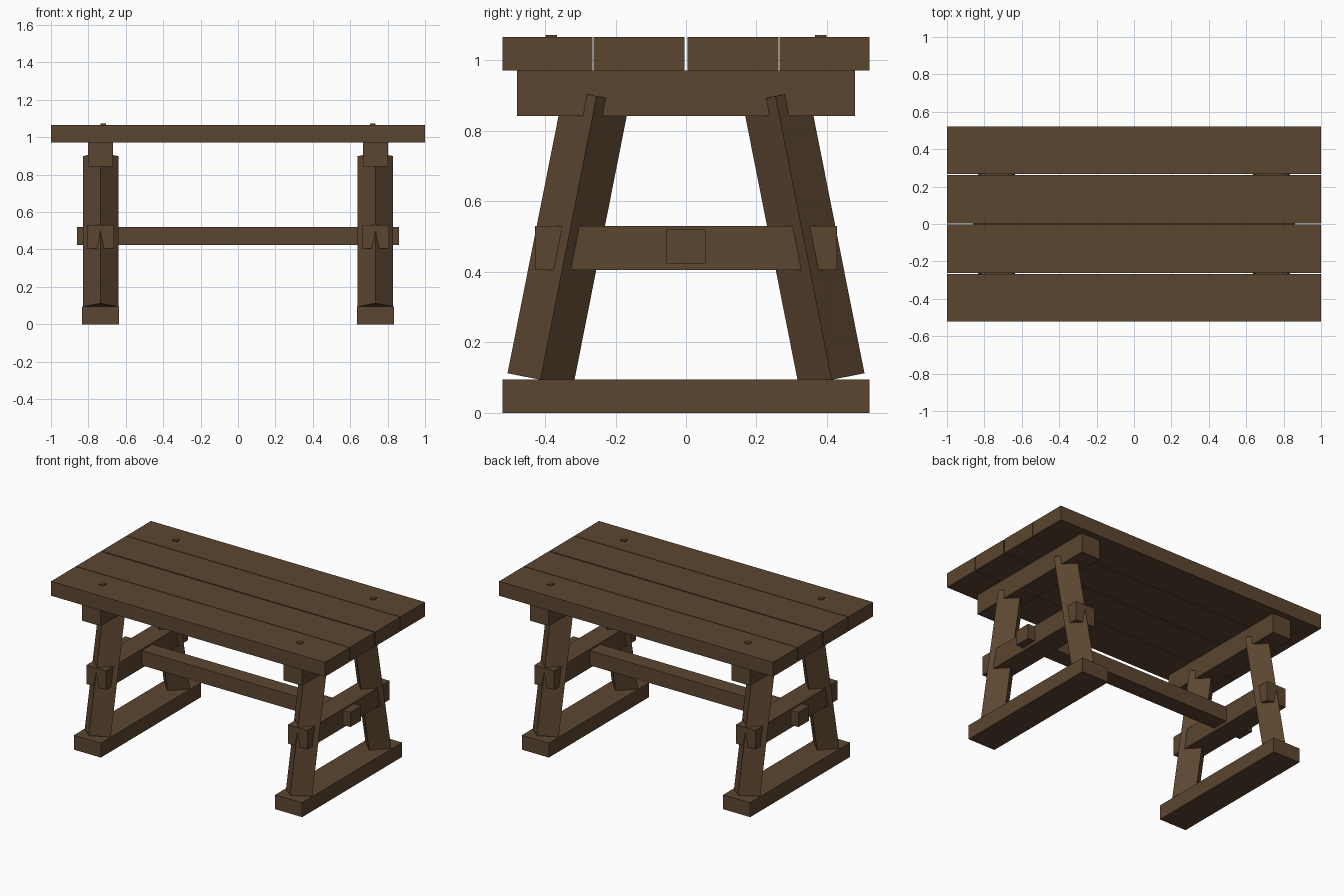
import bpy
from mathutils import Euler
from math import radians, sqrt

cube = bpy.data.objects.get("Cube")
if cube:
    bpy.data.objects.remove(cube, do_unlink=True)

wood = bpy.data.materials.new("dark_brown_wood")
wood.use_nodes = True
colour = (0.107, 0.061, 0.030, 1)
wood.diffuse_color = colour
bsdf = wood.node_tree.nodes["Principled BSDF"]
bsdf.inputs["Base Color"].default_value = colour
bsdf.inputs["Roughness"].default_value = 0.9


def beam(name, size, centre, rotation=None):
    """A box-shaped timber, optionally turned."""
    bpy.ops.mesh.primitive_cube_add(size=1, location=centre)
    ob = bpy.context.object
    ob.name = name
    ob.scale = size
    if rotation:
        ob.rotation_euler = rotation
    ob.data.materials.append(wood)
    return ob


LEG_X = 0.735      # distance of each trestle from the middle
LEAN = radians(11.2)
LEG_SIDE = 0.19 / sqrt(2)

# Tabletop: four planks with narrow gaps
for label, inner, outer in (("inner", 0.004, 0.262), ("outer", 0.266, 0.521)):
    for side, s in (("front", -1), ("back", 1)):
        beam(f"{side}_{label}_plank", (2, outer - inner, 0.095),
             (0, s * (inner + outer) / 2, 1.0185))

# Two trestles, mirrored left and right
for side, sx in (("left", 1), ("right", -1)):
    x = sx * LEG_X
    beam(f"{side}_foot", (0.197, 1.042, 0.095), (x, 0, 0.0475))
    beam(f"{side}_top_beam", (0.136, 0.958, 0.128), (x, 0, 0.907))
    beam(f"{side}_crossbar", (0.142, 0.858, 0.125), (x, 0, 0.4675))

    for end, sy in (("front", -1), ("back", 1)):
        # Leaning leg, set corner-on so its section is a diamond
        low, high = (0.413, 0.094), (0.254, 0.899)
        length = sqrt((low[0] - high[0]) ** 2 + (high[1] - low[1]) ** 2)
        lean = Euler((sy * LEAN, 0, 0)).to_matrix()
        turn = Euler((0, 0, radians(45))).to_matrix()
        beam(f"{side}_{end}_leg", (LEG_SIDE, LEG_SIDE, length),
             (x, sy * (low[0] + high[0]) / 2, (low[1] + high[1]) / 2),
             (lean @ turn).to_euler())
        # Peg pinning the tabletop to the beam
        beam(f"{side}_{end}_peg", (0.03, 0.032, 0.123),
             (sx * 0.72, sy * 0.382, 1.0115))

# Long stretcher passing through both crossbars
beam("stretcher", (1.72, 0.11, 0.097), (0, 0, 0.472))
